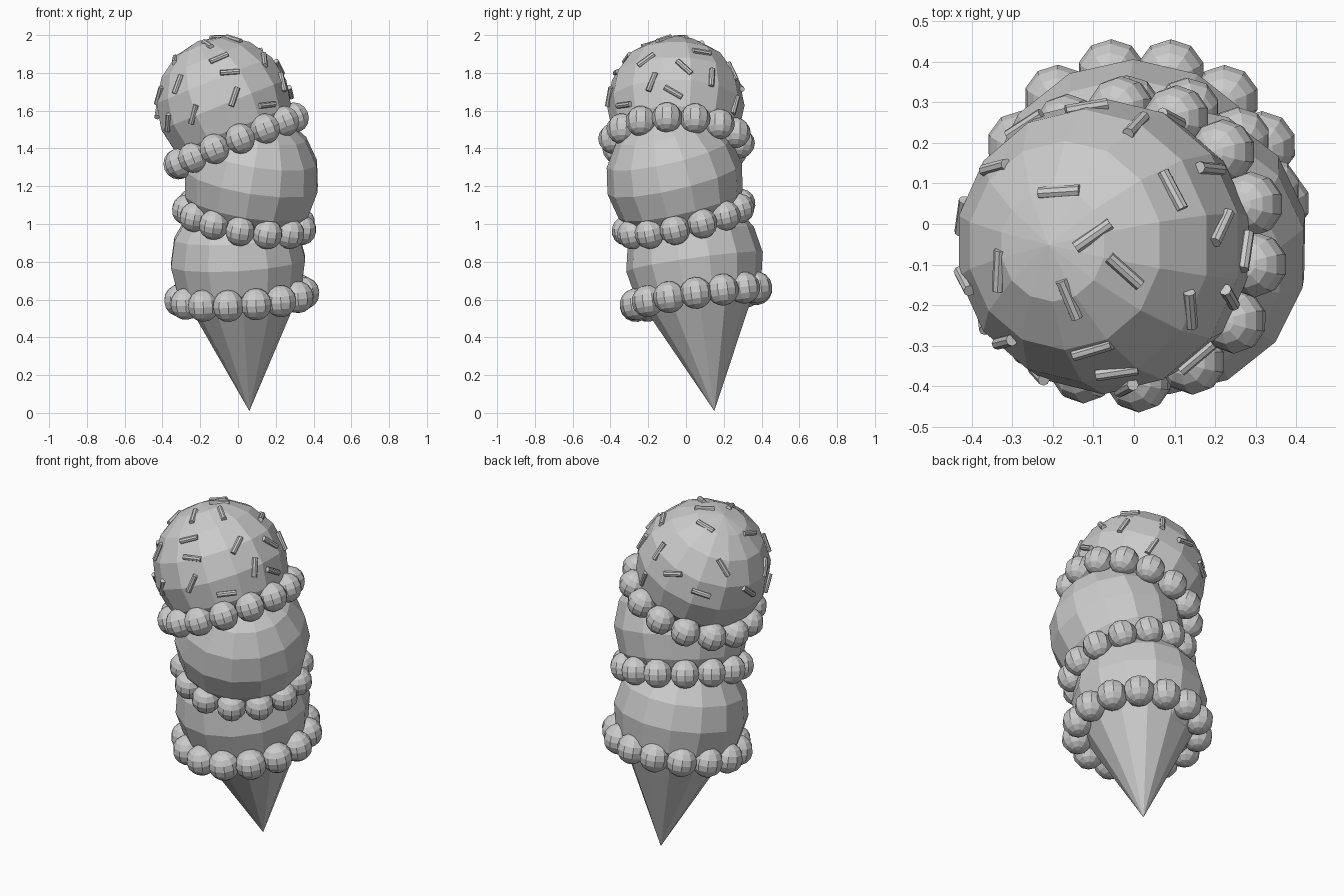
import bpy
from math import radians, sin, cos, pi
from mathutils import Vector, Matrix

if "Cube" in bpy.data.objects:
    bpy.data.objects.remove(bpy.data.objects["Cube"])


def frame(axis):
    # rotation taking z to the given axis with the least twist
    return Vector((0, 0, 1)).rotation_difference(Vector(axis).normalized())


def ball(name, center, radius, axis, segments, rings):
    bpy.ops.mesh.primitive_uv_sphere_add(segments=segments, ring_count=rings, radius=radius)
    ob = bpy.context.object
    ob.name = name
    ob.location = center
    ob.rotation_mode = 'QUATERNION'
    ob.rotation_quaternion = frame(axis)
    return ob


def bead_ring(name, center, radius, bead, axis, count, phase):
    q = frame(axis)
    for i in range(count):
        a = radians(phase) + 2 * pi * i / count
        p = Vector(center) + q @ Vector((radius * cos(a), radius * sin(a), 0))
        ball(f"{name}_{i + 1}", p, bead, axis, 10, 8)


# Leaning cone with its point on the ground
lean = Vector((-0.06, -0.14, 1)).normalized()
tip = Vector((0.06, 0.15, 0.01))
height = 0.66
bpy.ops.mesh.primitive_cone_add(vertices=12, radius1=0, radius2=0.325, depth=height)
cone = bpy.context.object
cone.name = "wafer_cone"
cone.location = tip + lean * height / 2
cone.rotation_mode = 'QUATERNION'
cone.rotation_quaternion = frame(lean)

# Three stacked scoops
axis2 = (0.167, -0.233, 1)
axis3 = (-0.40, 0.01, 1)
top = Vector((-0.075, -0.055, 1.63))
R = 0.365
ball("lower_scoop", (0.0, 0.045, 0.80), R, lean, 14, 8)
ball("middle_scoop", (0.07, -0.06, 1.24), R, axis2, 14, 8)
ball("top_scoop", top, R, axis3, 14, 8)

# Beaded drip rings under each scoop
bead_ring("lower_bead", (0.02, 0.053, 0.615), 0.33, 0.085, lean, 14, -77)
bead_ring("middle_bead", (0.035, -0.01, 1.03), 0.312, 0.08, axis2, 13, -93.4)
bead_ring("top_bead", (-0.01, -0.05, 1.44), 0.335, 0.081, axis3, 14, 17)

# Sprinkles on the top scoop: azimuth, elevation, roll
sprinkles = [
    (129, 61, -39), (135, 84, -10), (-50, 77, -82), (-123, 64, -37),
    (-167, 42, -23), (39, 52, -14), (75, 30, -105), (9, 34, -50),
    (-36, 42, 52), (-22, 20, 75), (-96, 44, 31), (-84, 29, 5),
    (-2, 11, -30), (97, 15, 10), (36, 24, 70), (144, 22, -65),
    (123, 0, -20), (-136, 18, 80), (-166, 8, 60), (-50, 0, 5),
    (-149, -15, 60), (-117, -8, 70), (-81, 7, 70), (168, -5, -40),
    (62, 0, 60),
]
for i, angles in enumerate(sprinkles):
    az, el, roll = map(radians, angles)
    normal = Vector((cos(el) * cos(az), cos(el) * sin(az), sin(el)))
    east = Vector((-sin(az), cos(az), 0))
    north = normal.cross(east)
    along = east * cos(roll) + north * sin(roll)
    bpy.ops.mesh.primitive_cylinder_add(vertices=8, radius=0.015, depth=0.105)
    ob = bpy.context.object
    ob.name = f"sprinkle_{i + 1}"
    ob.location = top + normal * (R - 0.008)
    ob.rotation_mode = 'QUATERNION'
    ob.rotation_quaternion = frame(along)
